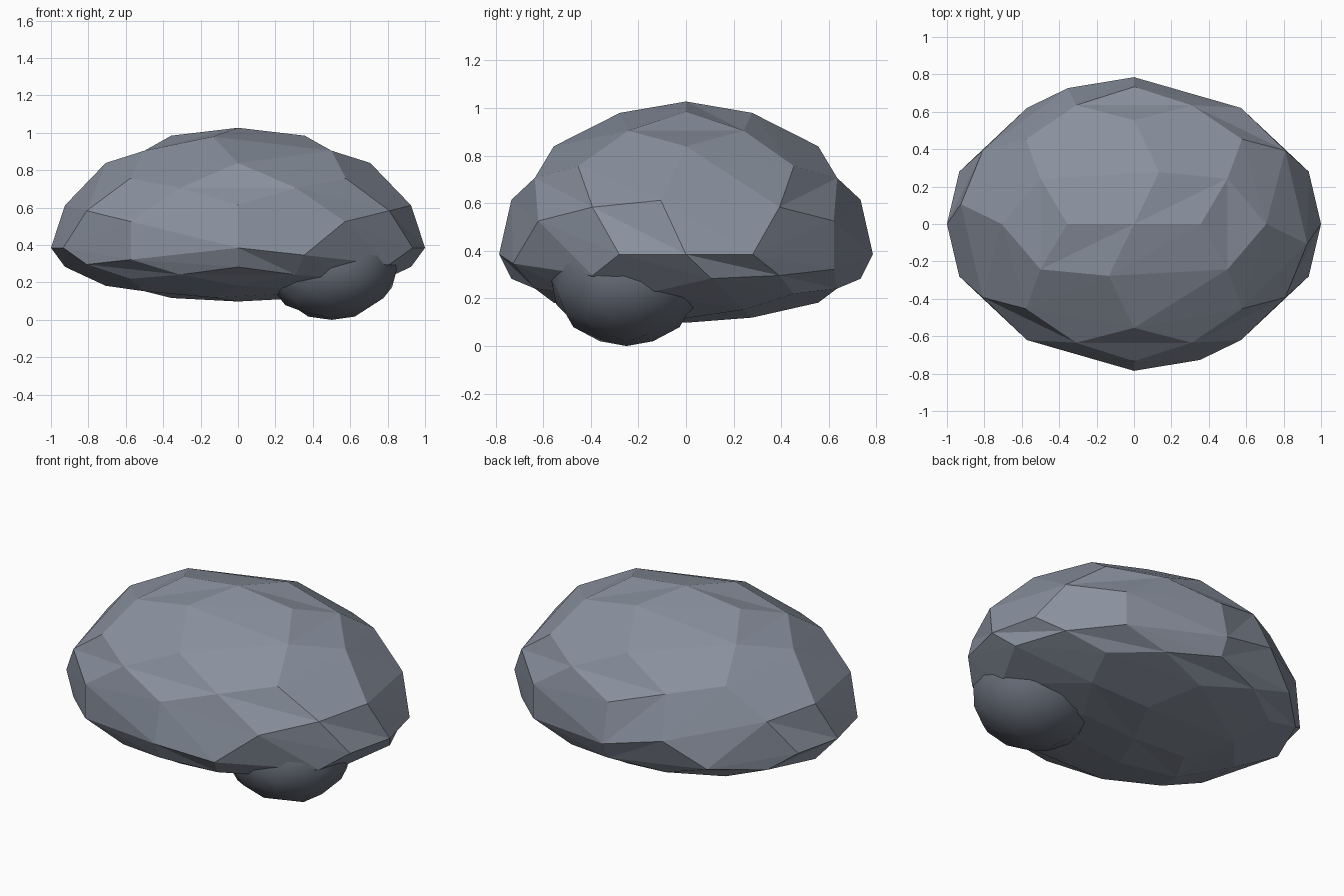
import bpy, bmesh
from mathutils import Vector

if "Cube" in bpy.data.objects:
    bpy.data.objects.remove(bpy.data.objects["Cube"])

T = (1 + 5 ** 0.5) / 2
R = 1 / T
SIGNS = [(a, b) for a in (-1, 1) for b in (-1, 1)]

# Dodecahedron corners and its twelve pentagons (each fanned from its first corner)
CORNERS = [Vector((a, b, c)) for a in (-1, 1) for b, c in SIGNS]
CORNERS += [Vector((0, a * R, b * T)) for a, b in SIGNS]
CORNERS += [Vector((a * R, b * T, 0)) for a, b in SIGNS]
CORNERS += [Vector((b * T, 0, a * R)) for a, b in SIGNS]
CORNERS = [Vector((v.x, -v.z, v.y)).normalized() for v in CORNERS]
PENTAGONS = [
    (3, 11, 7, 15, 13), (7, 19, 17, 6, 15), (17, 4, 8, 10, 6),
    (8, 0, 16, 2, 10), (0, 12, 1, 18, 16), (6, 10, 2, 13, 15),
    (2, 16, 18, 3, 13), (18, 1, 9, 11, 3), (4, 14, 12, 0, 8),
    (11, 9, 5, 19, 7), (19, 5, 14, 4, 17), (1, 12, 14, 5, 9),
]


def boulder(name, centre, rx, ry, up, down, smooth, colour):
    """Once-subdivided round dodecahedron with separate top and bottom heights."""
    bm = bmesh.new()

    def place(v):
        v = v.normalized()
        z = v.z * (up if v.z > 0 else down)
        return bm.verts.new(Vector(centre) + Vector((v.x * rx, v.y * ry, z)))

    for pent in PENTAGONS:
        for i in range(1, 4):
            a, b, c = (CORNERS[pent[k]] for k in (0, i, i + 1))
            ab, bc, ca = a + b, b + c, c + a
            for tri in ((a, ab, ca), (ab, b, bc), (ca, bc, c), (ab, bc, ca)):
                bm.faces.new([place(v) for v in tri])
    bmesh.ops.remove_doubles(bm, verts=bm.verts, dist=0.0005)
    bmesh.ops.recalc_face_normals(bm, faces=bm.faces)
    for f in bm.faces:
        f.smooth = smooth
    mesh = bpy.data.meshes.new(name)
    bm.to_mesh(mesh)
    bm.free()
    mat = bpy.data.materials.new(name + "_colour")
    mat.diffuse_color = (*colour, 1)
    mat.use_nodes = True
    mat.node_tree.nodes["Principled BSDF"].inputs["Base Color"].default_value = mat.diffuse_color
    mesh.materials.append(mat)
    obj = bpy.data.objects.new(name, mesh)
    bpy.context.collection.objects.link(obj)
    return obj


# Large faceted rock, slate grey
boulder("main_rock", (0, 0, 0.385), 1.0, 0.785, 0.642, 0.287, False, (0.25, 0.28, 0.34))
# Small smooth stone tucked under the front right, darker
boulder("small_stone", (0.5, -0.25, 0.27), 0.35, 0.315, 0.27, 0.27, True, (0.13, 0.145, 0.18))
